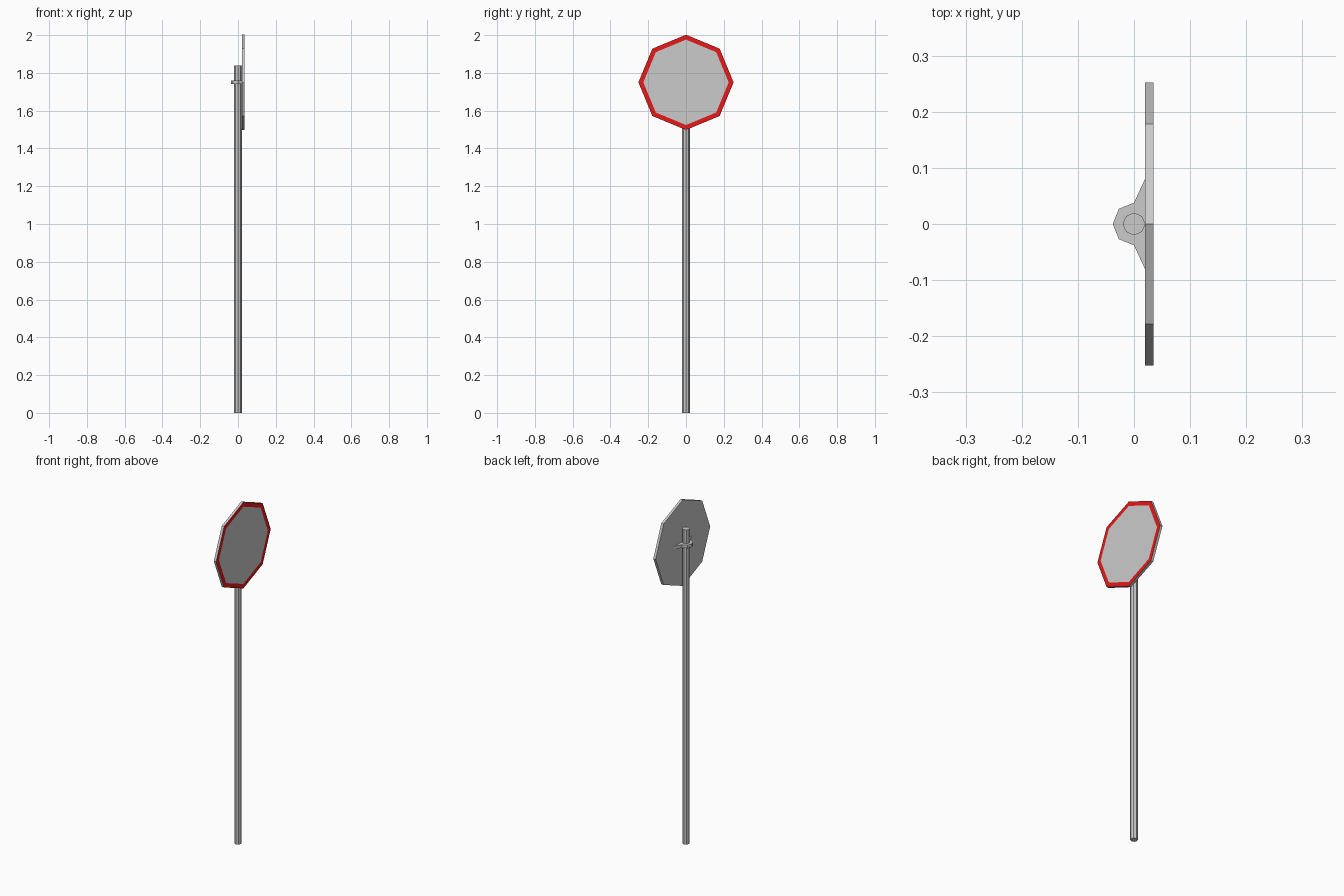
import bpy, bmesh
from math import sin, cos, pi

if "Cube" in bpy.data.objects:
    bpy.data.objects.remove(bpy.data.objects["Cube"])


def finish(bm, name):
    bmesh.ops.recalc_face_normals(bm, faces=bm.faces)
    me = bpy.data.meshes.new(name)
    bm.to_mesh(me)
    bm.free()
    ob = bpy.data.objects.new(name, me)
    bpy.context.collection.objects.link(ob)
    return ob


def prism(name, profile, offset):
    """Extrude a closed profile along an offset vector."""
    bm = bmesh.new()
    face = bm.faces.new([bm.verts.new(p) for p in profile])
    ext = bmesh.ops.extrude_face_region(bm, geom=[face], use_keep_orig=True)
    bmesh.ops.translate(bm, vec=offset,
                        verts=[v for v in ext["geom"] if isinstance(v, bmesh.types.BMVert)])
    return finish(bm, name)


def octagon(r):
    return [(r * cos(i * pi / 4), r * sin(i * pi / 4)) for i in range(8)]


# Pole
POLE_R = 0.02
prism("pole", [(x, y, 0) for x, y in octagon(POLE_R)], (0, 0, 1.84))

# Clamp bracket around the pole, flaring to the back of the sign
half = [(0.02, 0.081), (0, 0.038), (-0.027, 0.027)]
outline = half + [(-0.038, 0)] + [(x, -y) for x, y in reversed(half)]
prism("clamp_bracket", [(x, y, 1.741) for x, y in outline], (0, 0, 0.018))

# Octagonal sign plate with a red border inset on its front face
X0, X1, CZ, R_OUT, R_IN = 0.02, 0.035, 1.75, 0.252, 0.226
bm = bmesh.new()
rings = [[bm.verts.new((x, y, CZ + z)) for y, z in octagon(r)]
         for x, r in ((X0, R_OUT), (X1, R_OUT), (X1, R_IN))]
bm.faces.new(rings[0])
bm.faces.new(rings[2])
for k in range(2):
    for i in range(8):
        j = (i + 1) % 8
        f = bm.faces.new((rings[k][i], rings[k][j], rings[k + 1][j], rings[k + 1][i]))
        f.material_index = k
sign = finish(bm, "sign_plate")
grey = bpy.data.materials.new("plate_grey")
grey.diffuse_color = (0.8, 0.8, 0.8, 1)
grey.use_nodes = True
grey.node_tree.nodes["Principled BSDF"].inputs["Base Color"].default_value = grey.diffuse_color
red = bpy.data.materials.new("border_red")
red.diffuse_color = (0.8, 0.01, 0.01, 1)
red.use_nodes = True
red.node_tree.nodes["Principled BSDF"].inputs["Base Color"].default_value = red.diffuse_color
sign.data.materials.append(grey)
sign.data.materials.append(red)
